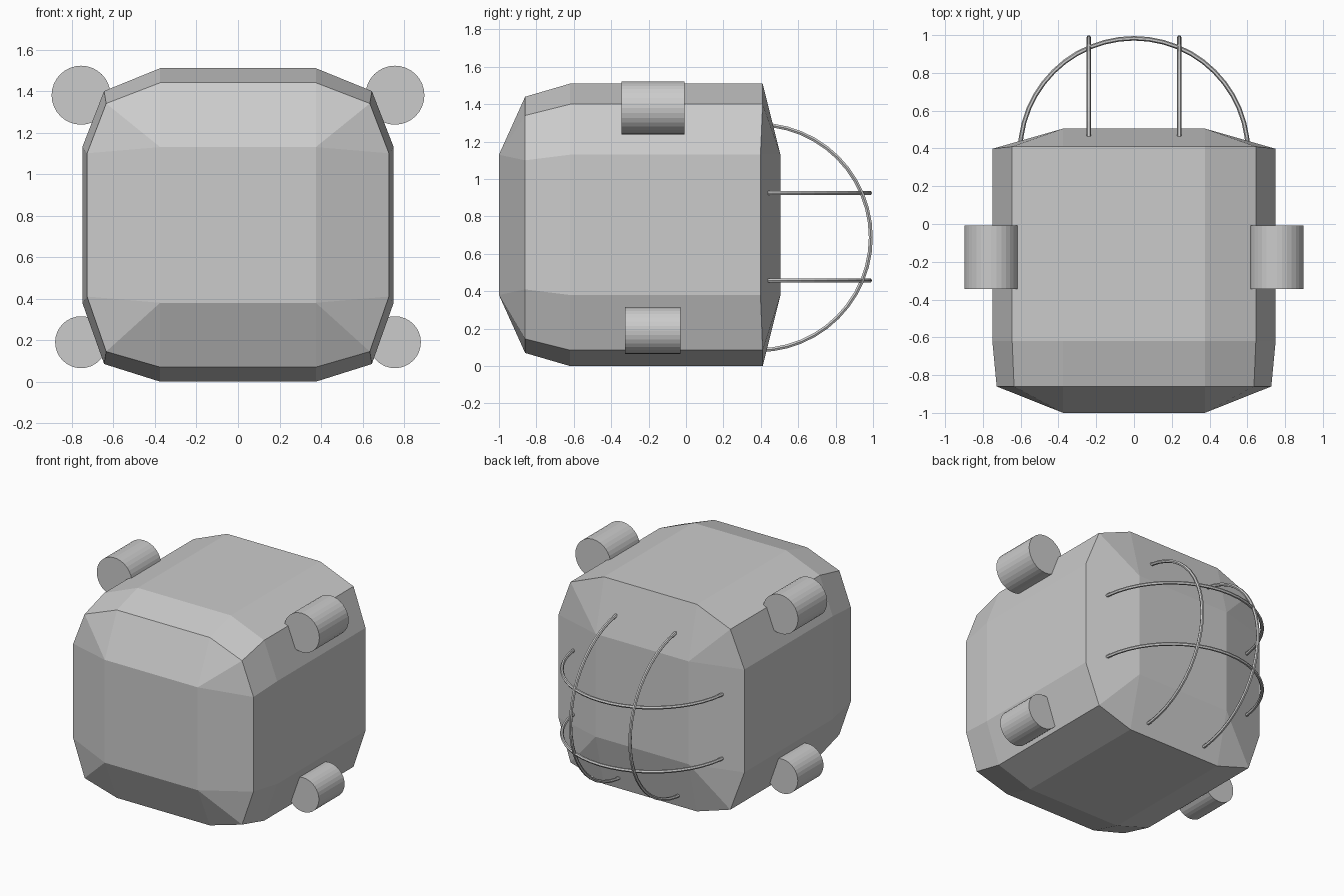
import bpy, bmesh, math
from mathutils import Vector

if "Cube" in bpy.data.objects:
    bpy.data.objects.remove(bpy.data.objects["Cube"], do_unlink=True)

grey = bpy.data.materials.new("plain_grey")
grey.use_nodes = True
color = (0.6, 0.6, 0.6, 1)
grey.diffuse_color = color
grey.node_tree.nodes["Principled BSDF"].inputs["Base Color"].default_value = color


def add_object(name, data):
    obj = bpy.data.objects.new(name, data)
    bpy.context.collection.objects.link(obj)
    data.materials.append(grey)
    return obj


def mesh_object(name, bm):
    bmesh.ops.recalc_face_normals(bm, faces=bm.faces)
    mesh = bpy.data.meshes.new(name)
    bm.to_mesh(mesh)
    bm.free()
    return add_object(name, mesh)


# Body: mirrored half profiles lofted along y, end rings collapse to rectangles
cap = [(.375, 1.13)] * 3 + [(.375, .38)] * 3
shoulder = [(.375, 1.44), (.635, 1.34), (.727, 1.10), (.727, .41), (.635, .145), (.375, .07)]
full = [(.375, 1.51), (.645, 1.40), (.75, 1.13), (.75, .38), (.645, .085), (.375, 0)]
sections = [(-1, cap), (-.86, shoulder), (-.62, full), (.41, full), (.505, cap)]

bm = bmesh.new()
rings = []
for y, half in sections:
    outline = half + [(-x, z) for x, z in reversed(half)]
    ring = []
    for x, z in outline:
        # the back rim leans slightly forward at the sides
        lean = .012 if y == .41 and abs(x) > .7 else 0
        ring.append(bm.verts.new((x, y - lean, z)))
    rings.append(ring)
for a, b in zip(rings, rings[1:]):
    for i in range(len(a)):
        j = (i + 1) % len(a)
        bm.faces.new((a[i], a[j], b[j], b[i]))
bm.faces.new(rings[0])
bm.faces.new(rings[-1])
bmesh.ops.remove_doubles(bm, verts=bm.verts, dist=.0001)
mesh_object("body", bm)


# Side pods: cylinders lying along y
def pod(name, x, z, radius, front, back):
    bm = bmesh.new()
    bmesh.ops.create_cone(bm, cap_ends=True, segments=32, radius1=radius,
                          radius2=radius, depth=back - front)
    bmesh.ops.rotate(bm, verts=bm.verts, matrix=Vector((0, 0, 1)).rotation_difference(
        Vector((0, 1, 0))).to_matrix())
    bmesh.ops.translate(bm, verts=bm.verts, vec=(x, (front + back) / 2, z))
    mesh_object(name, bm)


for side, sign in (("left", 1), ("right", -1)):
    pod("upper_pod_" + side, sign * .756, 1.38, .142, -.345, -.008)
    pod("lower_pod_" + side, sign * .756, .19, .125, -.326, -.03)


# Rear cage: half-circle bars that sink into the back of the body
def bar(name, origin, across):
    curve = bpy.data.curves.new(name, "CURVE")
    curve.dimensions = "3D"
    curve.bevel_depth = .012
    curve.bevel_resolution = 1
    curve.use_fill_caps = True
    steps = 24
    spline = curve.splines.new("POLY")
    spline.points.add(steps)
    for i, point in enumerate(spline.points):
        t = math.pi * (i / steps - .5)
        p = Vector(origin) + .603 * (Vector(across) * math.sin(t) + Vector((0, math.cos(t), 0)))
        point.co = (*p, 1)
    obj = add_object(name, curve)
    bpy.ops.object.select_all(action="DESELECT")
    obj.select_set(True)
    bpy.context.view_layer.objects.active = obj
    bpy.ops.object.convert(target="MESH")
    for poly in obj.data.polygons:
        poly.use_smooth = False


for side, x in (("left", .24), ("right", -.24)):
    bar("cage_upright_" + side, (x, .385, .688), (0, 0, 1))
for level, z in (("upper", .925), ("lower", .458)):
    bar("cage_crossbar_" + level, (0, .38, z), (1, 0, 0))
